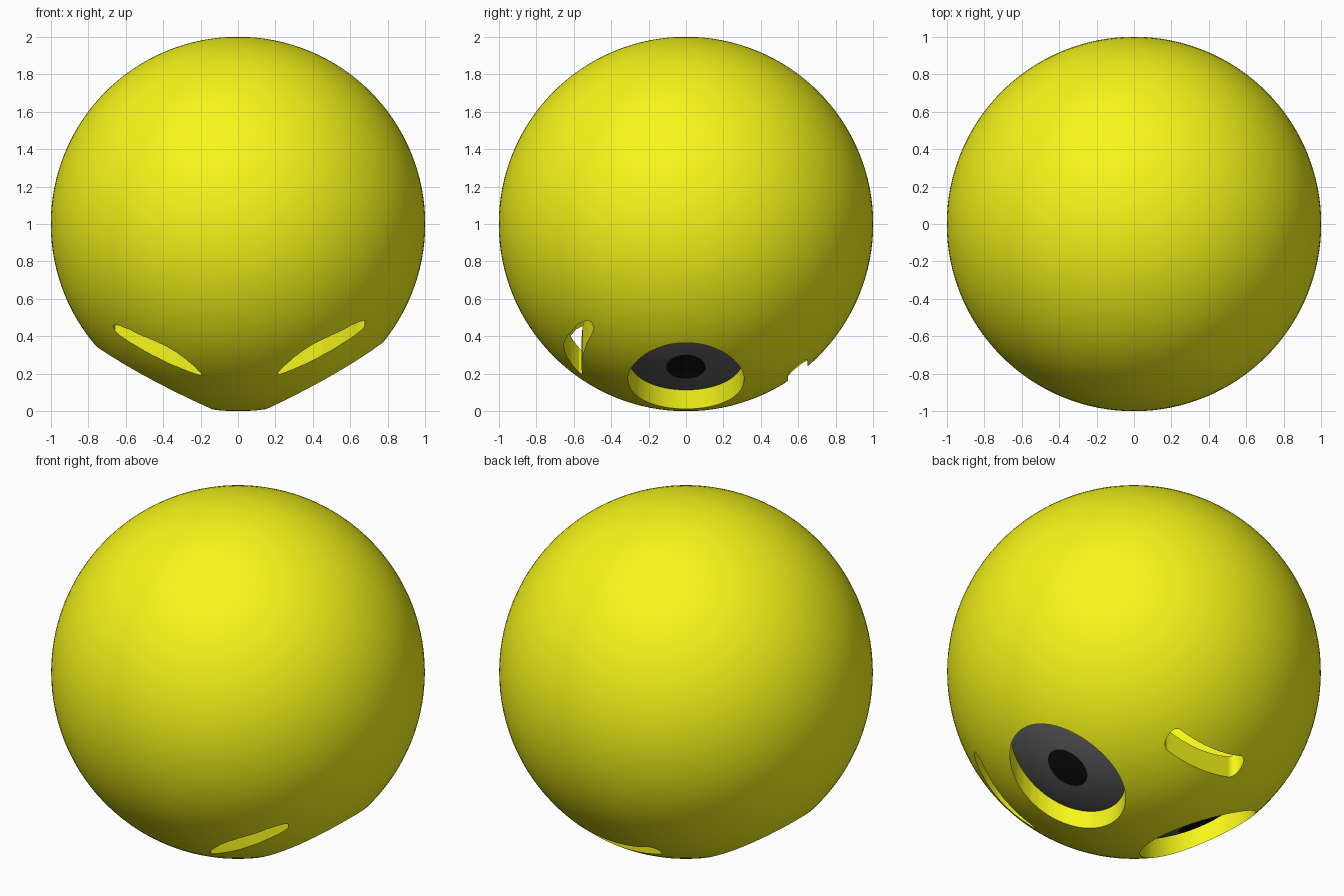
import bpy, bmesh, math
from mathutils import Matrix

if "Cube" in bpy.data.objects:
    bpy.data.objects.remove(bpy.data.objects["Cube"])

OUTER, INNER = 1.0, 0.9
MID = 0.009                      # mirror line of the face
EYE_X, EYE_R, PUPIL_R = 0.454, 0.31, 0.105


def material(name, rgb):
    m = bpy.data.materials.new(name)
    m.diffuse_color = (*rgb, 1)
    m.use_nodes = True
    m.node_tree.nodes["Principled BSDF"].inputs["Base Color"].default_value = m.diffuse_color
    return m


yellow = material("yellow", (0.93, 0.93, 0.01))
grey = material("dark_grey", (0.12, 0.12, 0.12))
black = material("black", (0.005, 0.005, 0.005))


def make_object(name, bm, mat=None):
    mesh = bpy.data.meshes.new(name)
    bm.to_mesh(mesh)
    bm.free()
    ob = bpy.data.objects.new(name, mesh)
    bpy.context.collection.objects.link(ob)
    if mat:
        mesh.materials.append(mat)
    return ob


def smooth(ob):
    bpy.ops.object.select_all(action='DESELECT')
    ob.select_set(True)
    bpy.context.view_layer.objects.active = ob
    bpy.ops.object.shade_smooth_by_angle(angle=math.radians(30))


def prism(bm, outline, z0=-0.1, z1=1.0):
    """Upright prism used to punch a hole through the lower shell."""
    face = bm.faces.new([bm.verts.new((x, y, z0)) for x, y in outline])
    ext = bmesh.ops.extrude_face_region(bm, geom=[face])
    verts = [g for g in ext['geom'] if isinstance(g, bmesh.types.BMVert)]
    bmesh.ops.translate(bm, verts=verts, vec=(0, 0, z1 - z0))


def circle(cx, cy, r, n=72):
    return [(cx + r * math.cos(math.tau * i / n), cy + r * math.sin(math.tau * i / n))
            for i in range(n)]


def rounded_rect(cx, cy, hx, hy, r, n=8):
    pts = []
    for k, (sx, sy) in enumerate([(1, 1), (-1, 1), (-1, -1), (1, -1)]):
        for i in range(n + 1):
            a = math.pi / 2 * (k + i / n)
            pts.append((cx + sx * (hx - r) + r * math.cos(a),
                        cy + sy * (hy - r) + r * math.sin(a)))
    return pts


# Hollow ball: outer and inner sphere
bm = bmesh.new()
at = Matrix.Translation((0, 0, 1))
bmesh.ops.create_uvsphere(bm, u_segments=128, v_segments=64, radius=OUTER, matrix=at)
outer_faces = set(bm.faces)
bmesh.ops.create_uvsphere(bm, u_segments=128, v_segments=64, radius=INNER, matrix=at)
bmesh.ops.reverse_faces(bm, faces=[f for f in bm.faces if f not in outer_faces])
ball = make_object("ball_shell", bm, yellow)

# Cutter: eyes, arched brows and mouth
brow = [(.21, -.553), (.33, -.559), (.45, -.553), (.56, -.53), (.66, -.493),
        (.675, -.492), (.685, -.508), (.673, -.53), (.65, -.552), (.60, -.587),
        (.50, -.63), (.45, -.645), (.40, -.653), (.35, -.65), (.30, -.635),
        (.25, -.605), (.215, -.572)]
bm = bmesh.new()
for s in (1, -1):
    prism(bm, circle(MID + s * EYE_X, 0, EYE_R))
    prism(bm, [(MID + s * (x - MID), y) for x, y in brow])
prism(bm, rounded_rect(MID, 0.597, 0.255, 0.053, 0.045))
bmesh.ops.recalc_face_normals(bm, faces=bm.faces)
cutter = make_object("face_cutter", bm)
cutter.hide_render = True

mod = ball.modifiers.new("face_holes", 'BOOLEAN')
mod.operation = 'DIFFERENCE'
mod.solver = 'EXACT'
mod.object = cutter
bpy.context.view_layer.objects.active = ball
bpy.ops.object.modifier_apply(modifier=mod.name)
bpy.data.objects.remove(cutter)
smooth(ball)


# Eye surfaces: patches lying on the inner sphere
def patch(name, cx, r0, r1, rings, mat):
    bm = bmesh.new()
    loops = []
    for k in range(rings + 1):
        r = r0 + (r1 - r0) * k / rings
        loops.append([bm.verts.new((x, y, 1 - math.sqrt(INNER**2 - x * x - y * y)))
                      for x, y in circle(cx, 0, max(r, 1e-3))])
    if r0 == 0:
        bm.faces.new(loops[0][::-1])
    for a, b in zip(loops, loops[1:]):
        n = len(a)
        for i in range(n):
            j = (i + 1) % n
            bm.faces.new((a[i], a[j], b[j], b[i]))
    smooth(make_object(name, bm, mat))


for side, s in (("right", 1), ("left", -1)):
    patch(side + "_eye", MID + s * EYE_X, PUPIL_R, EYE_R, 8, grey)
    patch(side + "_pupil", MID + s * EYE_X, 0, PUPIL_R, 4, black)
